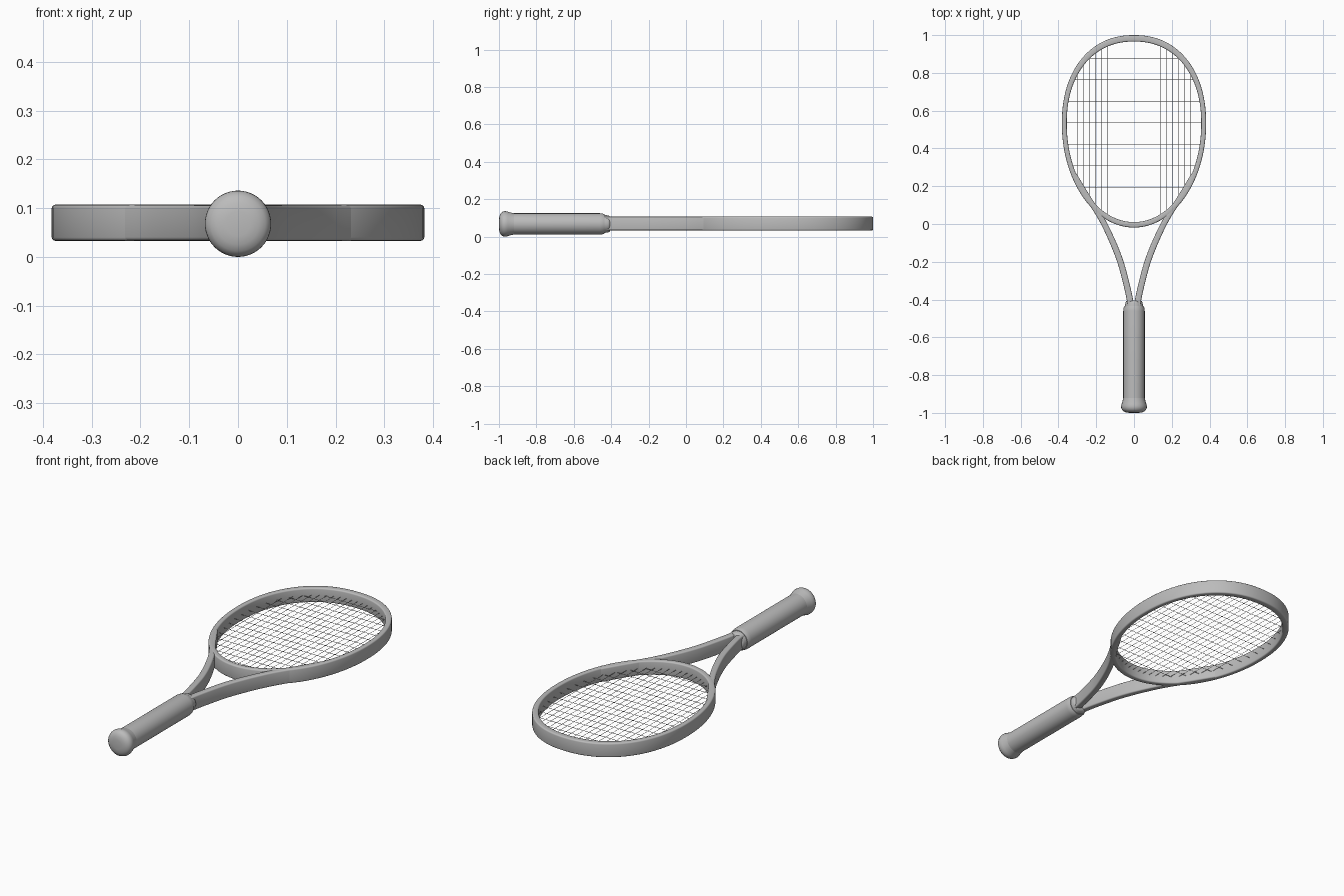
import bpy, bmesh, math
from mathutils import Vector

cube = bpy.data.objects.get("Cube")
if cube:
    bpy.data.objects.remove(cube)

MID = 0.07          # height of the frame's centre plane
HALF = 0.037        # half the frame's depth


def material(name, value):
    m = bpy.data.materials.new(name)
    m.use_nodes = True
    colour = (value, value, value, 1)
    m.diffuse_color = colour
    m.node_tree.nodes["Principled BSDF"].inputs["Base Color"].default_value = colour
    return m


grey = material("plain grey", 0.5)


def finish(name, bm, angle=35):
    bmesh.ops.recalc_face_normals(bm, faces=bm.faces)
    me = bpy.data.meshes.new(name)
    bm.to_mesh(me)
    bm.free()
    me.materials.append(grey)
    ob = bpy.data.objects.new(name, me)
    bpy.context.collection.objects.link(ob)
    bpy.ops.object.select_all(action="DESELECT")
    ob.select_set(True)
    bpy.context.view_layer.objects.active = ob
    bpy.ops.object.shade_smooth_by_angle(angle=math.radians(angle))


def skin(bm, rings, closed):
    """Join rings of points into a tube, closed on itself or capped."""
    rows = [[bm.verts.new(p) for p in ring] for ring in rings]
    n = len(rows[0])
    pairs = list(zip(rows, rows[1:])) + ([(rows[-1], rows[0])] if closed else [])
    for a, b in pairs:
        for i in range(n):
            j = (i + 1) % n
            bm.faces.new((a[i], a[j], b[j], b[i]))
    if not closed:
        bm.faces.new(rows[0])
        bm.faces.new(rows[-1])


def section(inner, outer, half):
    """Rounded rectangle standing between an inner and an outer edge point."""
    centre, side = (inner + outer) / 2, (outer - inner) / 2
    r = 0.007
    w = side.length
    side = side.normalized()
    ring = []
    for quarter, (sx, sz) in enumerate(((1, 1), (-1, 1), (-1, -1), (1, -1))):
        for k in range(4):
            a = (quarter + k / 3) * math.pi / 2
            p = centre + side * (sx * (w - r) + r * math.cos(a))
            ring.append((p.x, p.y, MID + sz * (half - r) + r * math.sin(a)))
    return ring


def egg(a, rx, top, bottom):
    """Egg-shaped outline, fuller at the tip than at the throat."""
    c, s = math.cos(a), math.sin(a)
    e = 2 / 2.2 if s > 0 else 1
    return Vector((math.copysign(abs(c) ** e, c) * rx,
                   0.53 + (top * s ** e if s > 0 else bottom * s)))


# Head hoop, including the bridge across the throat
bm = bmesh.new()
angles = [2 * math.pi * (i + 0.5) / 128 for i in range(128)]
skin(bm, [section(egg(a, 0.356, 0.436, 0.52), egg(a, 0.382, 0.47, 0.549), HALF)
          for a in angles], True)
finish("head_hoop", bm)


def spline(points, steps):
    pts = [Vector(p) for p in points]
    pts = [2 * pts[0] - pts[1]] + pts + [2 * pts[-1] - pts[-2]]
    out = []
    for a, b, c, d in zip(pts, pts[1:], pts[2:], pts[3:]):
        for k in range(steps):
            t = k / steps
            out.append(b + (c - a) * t / 2 + (2 * a - 5 * b + 4 * c - d) * t * t / 2
                       + (3 * b - a - 3 * c + d) * t ** 3 / 2)
    return out + [pts[-2]]


# Throat arms sweeping from the hoop and meeting at the handle
ARM = [(0.316, 0.26), (0.248, 0.146), (0.174, 0.03), (0.115, -0.09),
       (0.072, -0.2), (0.042, -0.31), (0.022, -0.4), (0.018, -0.45)]
for name, sign in (("left_throat_arm", 1), ("right_throat_arm", -1)):
    path = [Vector((sign * p.x, p.y)) for p in spline(ARM, 6)]
    rings = []
    for i, p in enumerate(path):
        t = (path[min(i + 1, len(path) - 1)] - path[max(i - 1, 0)]).normalized()
        n = Vector((-t.y, t.x)) * (0.0135 + 0.003 * min(1, i / 20))
        rings.append(section(p - n, p + n, HALF - 0.0005))
    bm = bmesh.new()
    skin(bm, rings, False)
    finish(name, bm)


def lathe(name, profile, sides=48):
    """Turn (y, radius) pairs about the handle's axis."""
    bm = bmesh.new()
    turns = [2 * math.pi * i / sides for i in range(sides)]
    skin(bm, [[(r * math.cos(a), y, 0.068 + r * math.sin(a)) for a in turns]
              for y, r in profile], False)
    finish(name, bm, 40)


# Handle grip, butt cap and collar
lathe("grip", [(-0.95, 0.057), (-0.46, 0.057), (-0.445, 0.055), (-0.435, 0.051)])
lathe("butt_cap", [(-1.0, 0.025), (-0.997, 0.043), (-0.991, 0.056), (-0.983, 0.064),
                   (-0.973, 0.0675), (-0.963, 0.068), (-0.952, 0.065),
                   (-0.935, 0.06), (-0.92, 0.057)])
lathe("collar", [(-0.45, 0.05), (-0.42, 0.046), (-0.41, 0.043), (-0.405, 0.036)])


def string_bed(name, lines, z):
    """Thin straight strings, each a four-sided bar."""
    bm = bmesh.new()
    r = 0.0012
    for a, b in lines:
        t = (b - a).normalized()
        n = Vector((-t.y, t.x)) * r / 2
        skin(bm, [[(p.x + n.x, p.y + n.y, z), (p.x, p.y, z + r),
                   (p.x - n.x, p.y - n.y, z), (p.x, p.y, z - r)] for p in (a, b)], False)
    finish(name, bm)


# Strings end inside the hoop
mains, crosses = [], []
for i in range(20):
    x = (i - 9.5) * 0.0316
    u = abs(x) / 0.37
    mains.append((Vector((x, 0.53 - 0.53 * math.sqrt(1 - u * u))),
                  Vector((x, 0.53 + 0.45 * (1 - u ** 2.2) ** (1 / 2.2)))))
for i in range(16):
    y = 0.536 + (i - 8.5) * 0.057 + 0.0285
    u = abs(y - 0.53) / (0.45 if y > 0.53 else 0.53)
    e = 2.2 if y > 0.53 else 2
    w = 0.37 * (1 - u ** e) ** (1 / e)
    crosses.append((Vector((-w, y)), Vector((w, y))))
string_bed("main_strings", mains, MID + 0.001)
string_bed("cross_strings", crosses, MID - 0.001)
